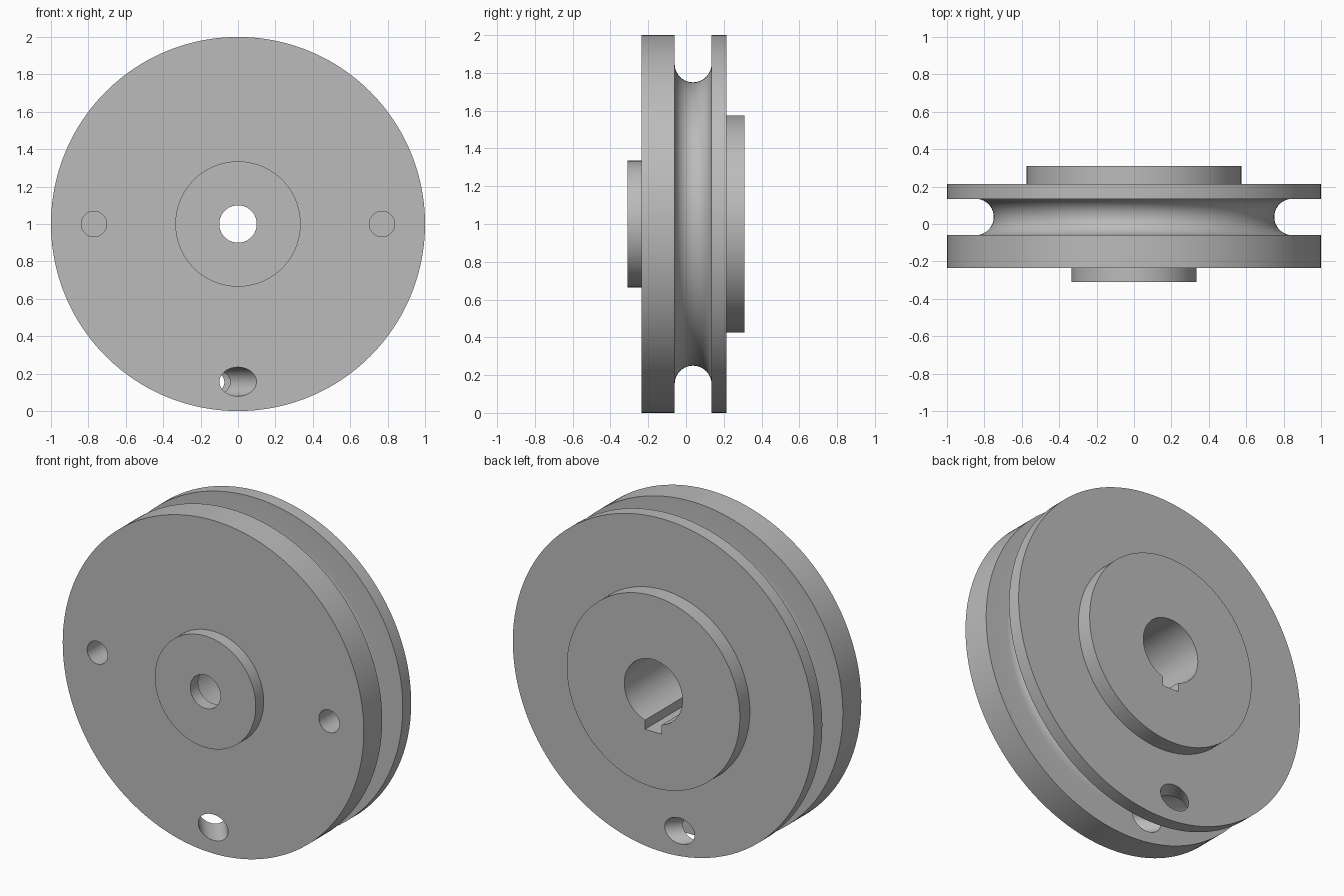
import bpy
import bmesh
from math import pi, sin, cos, radians
from mathutils import Vector, Matrix

if "Cube" in bpy.data.objects:
    bpy.data.objects.remove(bpy.data.objects["Cube"])

AXIS_Z = 1.0
FRONT, BACK = -0.235, 0.215      # flange faces
GROOVE_Y, GROOVE_R = 0.0375, 0.0975

# Material
grey = bpy.data.materials.new("machined_grey")
grey.use_nodes = True
colour = (0.5, 0.5, 0.5, 1)
grey.diffuse_color = colour
grey.node_tree.nodes["Principled BSDF"].inputs["Base Color"].default_value = colour


def make_object(name, bm):
    bmesh.ops.recalc_face_normals(bm, faces=bm.faces)
    mesh = bpy.data.meshes.new(name)
    bm.to_mesh(mesh)
    bm.free()
    mesh.materials.append(grey)
    obj = bpy.data.objects.new(name, mesh)
    bpy.context.collection.objects.link(obj)
    return obj


def lathe(name, profile, steps=160):
    """Spin a closed (radius, y) profile around the wheel axis."""
    bm = bmesh.new()
    verts = [bm.verts.new((r, y, AXIS_Z)) for r, y in profile]
    edges = [bm.edges.new((v, verts[i - 1])) for i, v in enumerate(verts)]
    bmesh.ops.spin(bm, geom=verts + edges, cent=(0, 0, AXIS_Z), axis=(0, 1, 0),
                   angle=2 * pi, steps=steps, use_merge=True)
    bmesh.ops.remove_doubles(bm, verts=bm.verts, dist=1e-5)
    return make_object(name, bm)


def rod(name, start, end, radius):
    """Cylinder between two points, used as a drill."""
    start, end = Vector(start), Vector(end)
    line = end - start
    turn = line.to_track_quat("Z", "Y").to_matrix().to_4x4()
    bm = bmesh.new()
    bmesh.ops.create_cone(bm, cap_ends=True, segments=48, radius1=radius,
                          radius2=radius, depth=line.length,
                          matrix=Matrix.Translation((start + end) / 2) @ turn)
    return make_object(name, bm)


def block(name, low, high):
    low, high = Vector(low), Vector(high)
    bm = bmesh.new()
    bmesh.ops.create_cube(bm, size=1, matrix=Matrix.Translation((low + high) / 2)
                          @ Matrix.Diagonal((*(high - low), 1)))
    return make_object(name, bm)


def cut(target, cutter):
    bpy.context.view_layer.objects.active = target
    mod = target.modifiers.new("cut", "BOOLEAN")
    mod.operation = "DIFFERENCE"
    mod.solver = "EXACT"
    mod.object = cutter
    bpy.ops.object.modifier_apply(modifier=mod.name)
    bpy.data.objects.remove(cutter)


# Wheel body: stepped bore, two hubs, two flanges and a round rope groove
groove = [(1 - 0.1525 - GROOVE_R * sin(pi * i / 20),
           GROOVE_Y - GROOVE_R * cos(pi * i / 20)) for i in range(21)]
profile = [(0.1, -0.31), (0.335, -0.31), (0.335, FRONT), (1, FRONT),
           (1, GROOVE_Y - GROOVE_R), *groove, (1, GROOVE_Y + GROOVE_R),
           (1, BACK), (0.575, BACK), (0.575, 0.31), (0.193, 0.31),
           (0.193, FRONT), (0.1, FRONT)]
wheel = lathe("grooved_wheel", profile)

# Keyway below the bore
cut(wheel, block("keyway_cutter", (-0.055, FRONT + 0.001, 0.76), (0.055, 0.4, 0.95)))

# Blind holes in the front flange
for side in (-1, 1):
    x = side * 0.77
    cut(wheel, rod("blind_hole_cutter", (x, -0.4, AXIS_Z), (x, -0.075, AXIS_Z), 0.068))

# Slanted rope holes, one through each flange into the groove
slope = 0.8
for mouth_x, face, outer, inner in ((0, FRONT, -0.4, 0.03), (-0.108, BACK, 0.4, 0.045)):
    ends = [(mouth_x - slope * abs(y - face) * (1 if y == inner else -1), y, 0.157)
            for y in (outer, inner)]
    cut(wheel, rod("rope_hole_cutter", *ends, 0.0775))

# Smooth curved walls, crisp rims
bpy.ops.object.select_all(action="DESELECT")
wheel.select_set(True)
bpy.context.view_layer.objects.active = wheel
bpy.ops.object.shade_smooth_by_angle(angle=radians(30))
